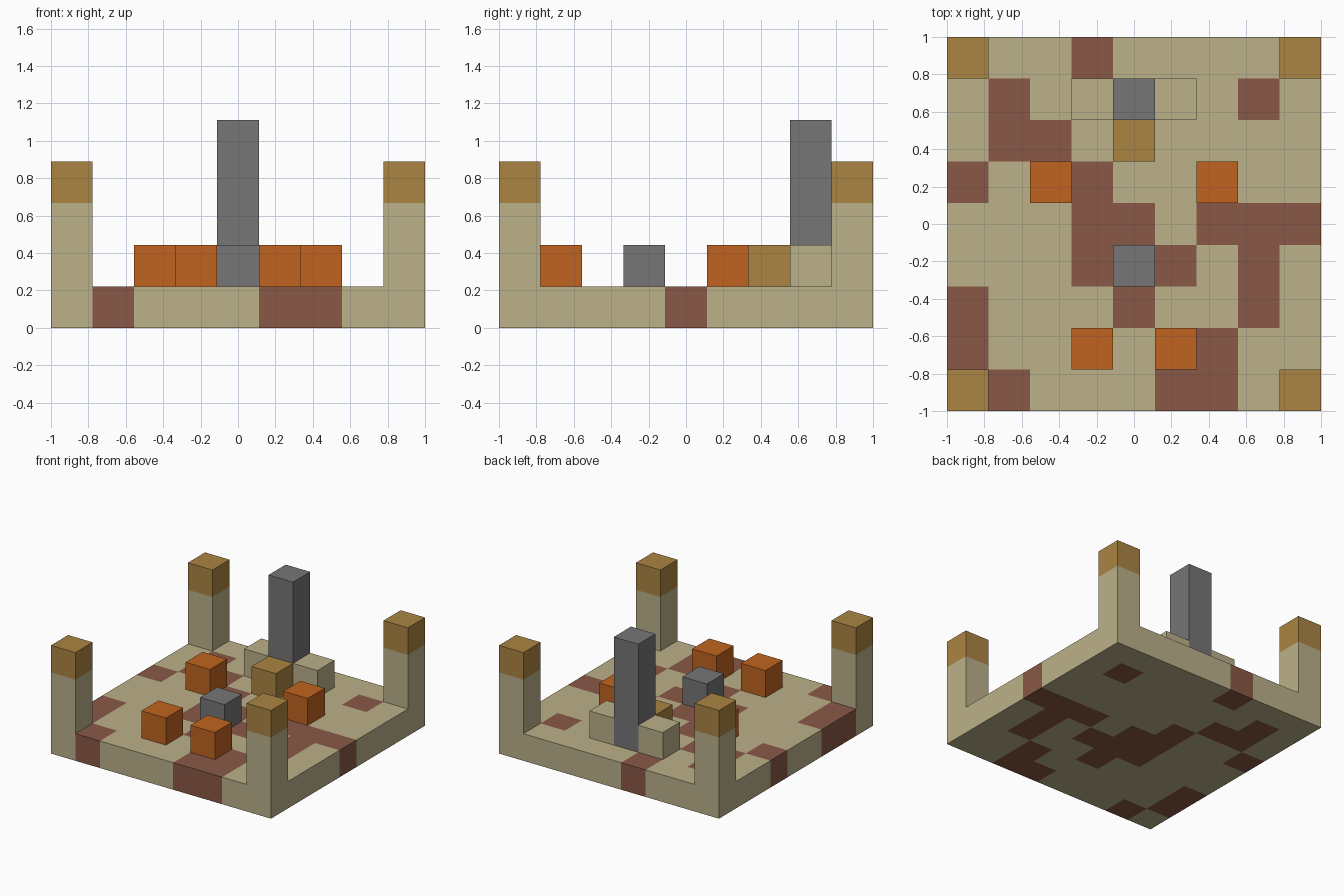
import bpy, bmesh
from mathutils import Matrix, Vector

if "Cube" in bpy.data.objects:
    bpy.data.objects.remove(bpy.data.objects["Cube"])

N = 9
CELL = 2 / N


def material(name, rgb):
    """Flat colour from 0-255 display values."""
    linear = [((c / 255 + 0.055) / 1.055) ** 2.4 for c in rgb] + [1]
    mat = bpy.data.materials.new(name)
    mat.use_nodes = True
    mat.diffuse_color = linear
    mat.node_tree.nodes["Principled BSDF"].inputs["Base Color"].default_value = linear
    return mat


SAND = material("sand", (188, 177, 138))
CLAY = material("clay_brown", (138, 88, 70))
ORANGE = material("pumpkin_orange", (193, 100, 32))
OCHRE = material("ochre", (171, 133, 67))
STONE = material("stone_grey", (118, 118, 118))


def finish(bm, name, *mats):
    mesh = bpy.data.meshes.new(name)
    bmesh.ops.recalc_face_normals(bm, faces=bm.faces)
    bm.to_mesh(mesh)
    bm.free()
    for mat in mats:
        mesh.materials.append(mat)
    bpy.context.collection.objects.link(bpy.data.objects.new(name, mesh))


def block(name, col, row, level, height, mat):
    """Square column standing in one grid cell, measured in cells."""
    bm = bmesh.new()
    centre = Vector((col + 0.5 - N / 2, row + 0.5 - N / 2, level + height / 2)) * CELL
    size = Matrix.Diagonal((CELL, CELL, CELL * height, 1))
    bmesh.ops.create_cube(bm, size=1, matrix=Matrix.Translation(centre) @ size)
    finish(bm, name, mat)


# Ground slab: back row first, # marks a clay cell
PATTERN = """
...#.....
.#.....#.
.##......
#..#.....
...##.###
...###.#.
#...#..#.
#.....#..
.#...##..
""".split()[::-1]

bm = bmesh.new()
bmesh.ops.create_grid(bm, x_segments=N, y_segments=N, size=1)
top = bmesh.ops.extrude_face_region(bm, geom=bm.faces[:], use_keep_orig=True)["geom"]
bmesh.ops.translate(bm, vec=(0, 0, CELL),
                    verts=[v for v in top if isinstance(v, bmesh.types.BMVert)])
for face in bm.faces:
    c = face.calc_center_median() * 0.999
    col, row = int((c.x + 1) / CELL), int((c.y + 1) / CELL)
    face.material_index = int(PATTERN[row][col] == "#")
finish(bm, "ground_slab", SAND, CLAY)

# Corner posts with ochre caps
for y, row in (("front", 0), ("back", N - 1)):
    for x, col in (("right", 0), ("left", N - 1)):
        block(f"{y}_{x}_post", col, row, 1, 2, SAND)
        block(f"{y}_{x}_post_cap", col, row, 3, 1, OCHRE)

# Tall pillar flanked by two sand blocks, with a chest in front
block("tall_pillar", 4, 7, 1, 4, STONE)
block("pillar_side_right", 3, 7, 1, 1, SAND)
block("pillar_side_left", 5, 7, 1, 1, SAND)
block("ochre_block", 4, 6, 1, 1, OCHRE)

# Central stone ringed by orange blocks
block("centre_stone", 4, 3, 1, 1, STONE)
for name, col, row in (("back_right", 2, 5), ("back_left", 6, 5),
                       ("front_right", 3, 1), ("front_left", 5, 1)):
    block(f"orange_block_{name}", col, row, 1, 1, ORANGE)
